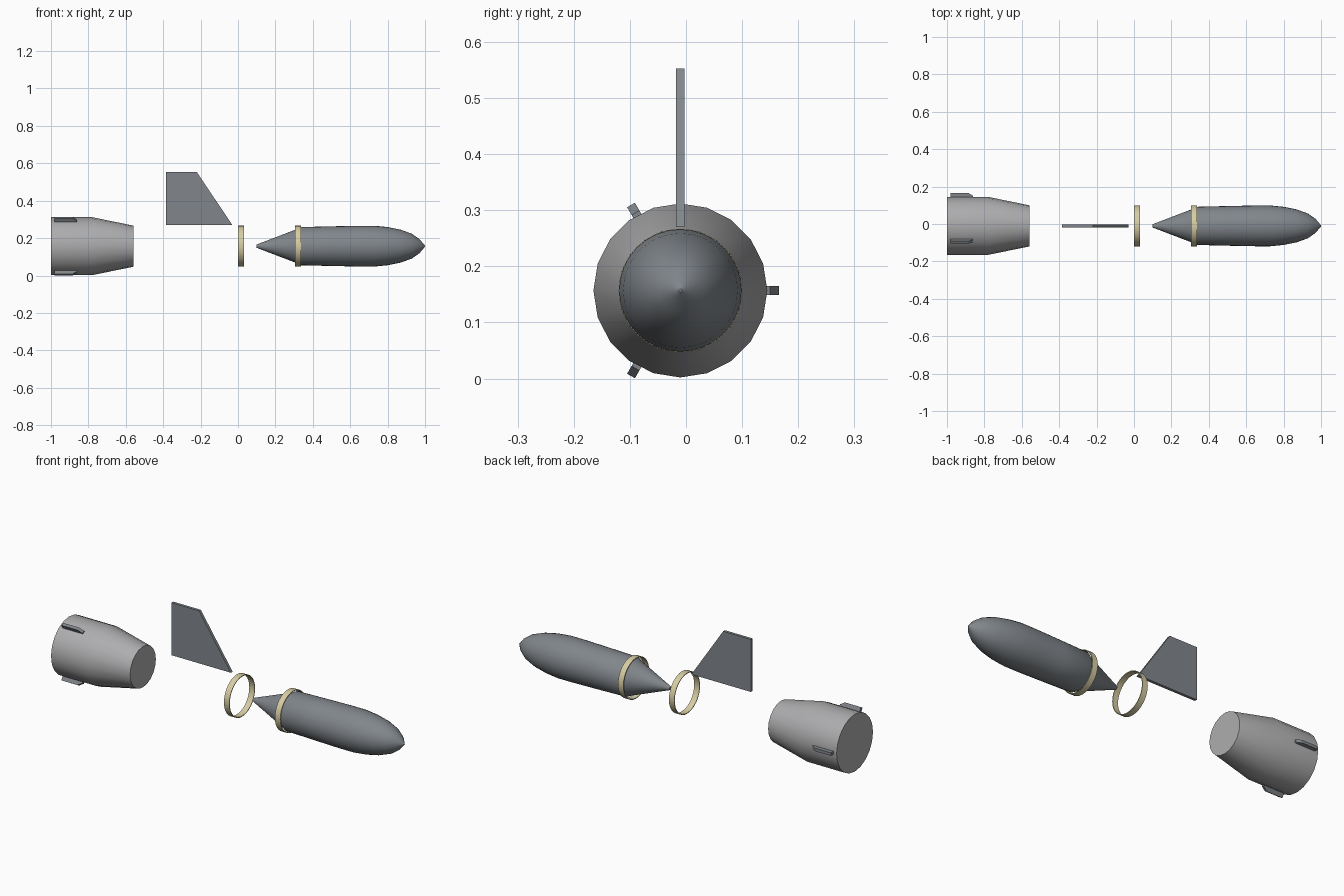
import bpy, bmesh, math
from mathutils import Matrix, Vector

cube = bpy.data.objects.get("Cube")
if cube:
    bpy.data.objects.remove(cube)

AXIS = Matrix.Translation((0, -0.01, 0.157))  # shared long axis of the round parts


def material(name, color):
    m = bpy.data.materials.new(name)
    m.use_nodes = True
    m.diffuse_color = (*color, 1)
    m.node_tree.nodes["Principled BSDF"].inputs["Base Color"].default_value = (*color, 1)
    return m


steel = material("blue grey steel", (0.22, 0.24, 0.26))
casing = material("light grey casing", (0.42, 0.42, 0.43))
brass = material("pale brass", (0.68, 0.61, 0.37))


def finish(bm, name, mat, smooth_angle=None):
    bmesh.ops.recalc_face_normals(bm, faces=bm.faces)
    mesh = bpy.data.meshes.new(name)
    bm.to_mesh(mesh)
    bm.free()
    mesh.materials.append(mat)
    ob = bpy.data.objects.new(name, mesh)
    bpy.context.collection.objects.link(ob)
    if smooth_angle:
        bpy.ops.object.select_all(action="DESELECT")
        ob.select_set(True)
        bpy.context.view_layer.objects.active = ob
        bpy.ops.object.shade_smooth_by_angle(angle=math.radians(smooth_angle))
    return ob


def lathe(name, profile, sides, mat, closed=False, angle=35):
    """Spin (x, radius) points about the long axis; cap the ends unless closed."""
    bm = bmesh.new()
    rings = []
    for x, r in profile:
        turns = [math.tau * i / sides for i in range(sides)]
        rings.append([bm.verts.new((x, r * math.cos(t), r * math.sin(t))) for t in turns])
    pairs = list(zip(rings, rings[1:]))
    if closed:
        pairs.append((rings[-1], rings[0]))
    else:
        bm.faces.new(rings[0])
        bm.faces.new(rings[-1])
    for a, b in pairs:
        for i in range(sides):
            j = (i + 1) % sides
            bm.faces.new((a[i], a[j], b[j], b[i]))
    bm.transform(AXIS)
    return finish(bm, name, mat, angle)


def plate(name, outline, thickness, matrix, mat):
    """Extrude an (x, z) outline evenly to both sides of y = 0."""
    bm = bmesh.new()
    face = bm.faces.new([bm.verts.new((x, -thickness / 2, z)) for x, z in outline])
    ext = bmesh.ops.extrude_face_region(bm, geom=[face])
    verts = [v for v in ext["geom"] if isinstance(v, bmesh.types.BMVert)]
    bmesh.ops.translate(bm, verts=verts, vec=Vector((0, thickness, 0)))
    bm.transform(matrix)
    return finish(bm, name, mat)


# Pointed main body
lathe("main_body", [(0.1, 0.009), (0.32, 0.093), (0.335, 0.102), (0.5, 0.106), (0.65, 0.109),
                    (0.73, 0.109), (0.8, 0.102), (0.87, 0.088), (0.93, 0.066),
                    (0.97, 0.038), (1.0, 0.003)], 32, steel)

# Two thin clamp bands
for name, x in (("loose_band", 0.0), ("body_band", 0.304)):
    lathe(name, [(x, 0.11), (x + 0.032, 0.11), (x + 0.032, 0.106), (x, 0.106)],
          32, brass, closed=True)

# Tapered tail casing with three lugs around it
lathe("tail_casing", [(-1.0, 0.155), (-0.78, 0.155), (-0.56, 0.11)], 20, casing)
for i in range(3):
    turn = Matrix.Rotation(math.tau * i / 3 - math.pi / 2, 4, "X")
    plate(f"casing_lug_{i + 1}",
          [(-0.98, 0.145), (-0.86, 0.145), (-0.86, 0.16), (-0.885, 0.176), (-0.98, 0.176)],
          0.016, AXIS @ turn, steel)

# Upright tail fin
plate("tail_fin", [(-0.385, 0.27), (-0.03, 0.27), (-0.22, 0.553), (-0.385, 0.553)],
      0.015, Matrix.Translation((0, -0.01, 0)), steel)
